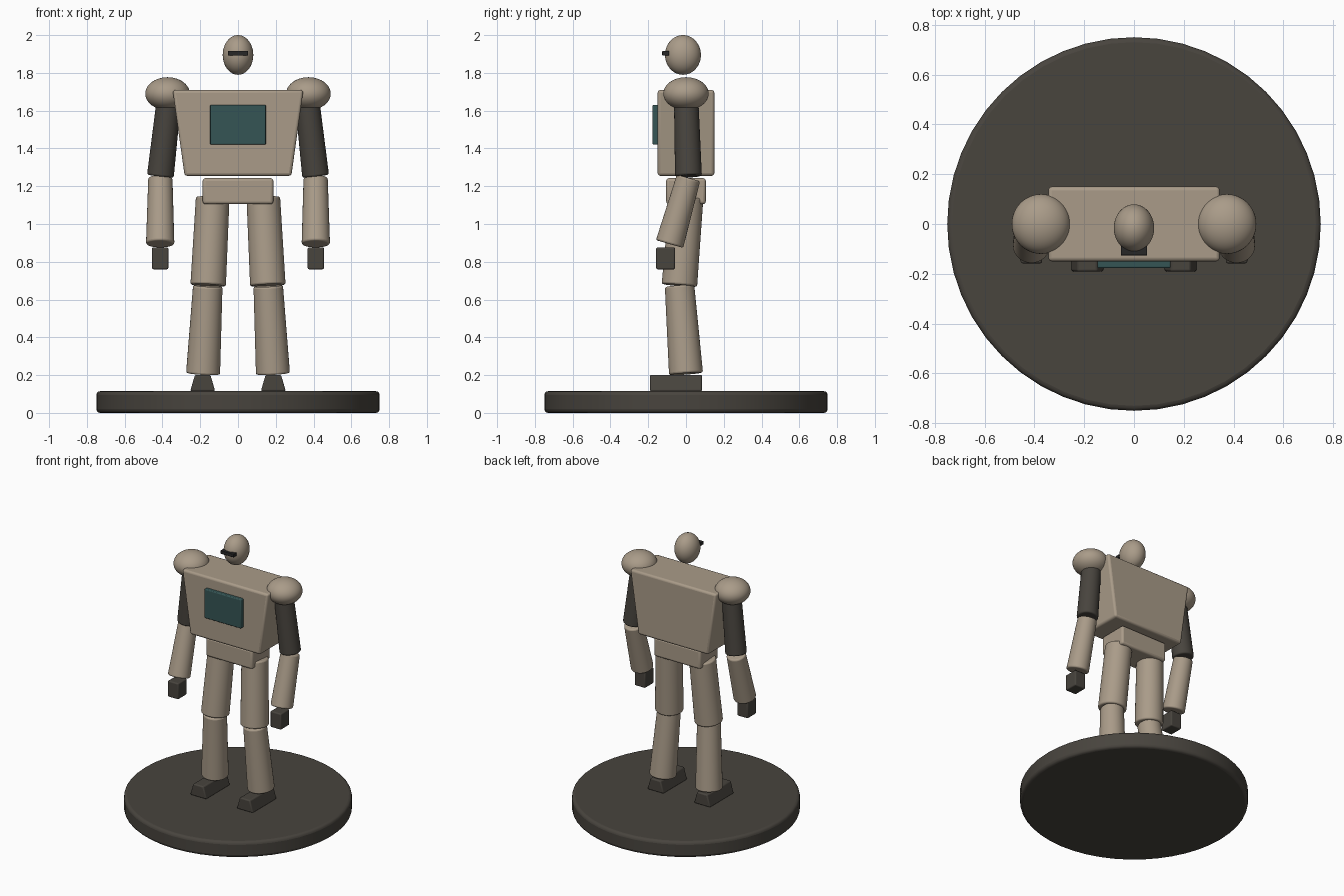
import bpy, math
from mathutils import Vector

if "Cube" in bpy.data.objects:
    bpy.data.objects.remove(bpy.data.objects["Cube"])


def material(name, rgb):
    m = bpy.data.materials.new(name)
    m.diffuse_color = (*rgb, 1)
    m.use_nodes = True
    m.node_tree.nodes["Principled BSDF"].inputs["Base Color"].default_value = m.diffuse_color
    return m


tan = material("tan_armour", (0.40, 0.33, 0.25))
dark = material("dark_metal", (0.065, 0.058, 0.048))
teal = material("teal_panel", (0.035, 0.09, 0.09))
black = material("black_visor", (0.02, 0.02, 0.02))


def finish(ob, name, mat, bevel=0):
    ob.name = name
    ob.data.materials.append(mat)
    if bevel:
        mod = ob.modifiers.new("bevel", 'BEVEL')
        mod.width, mod.segments = bevel, 3
        mod.limit_method, mod.angle_limit = 'ANGLE', math.radians(40)
    bpy.ops.object.shade_smooth_by_angle(angle=math.radians(35))
    return ob


def box(name, center, size, mat, bevel=0.008, top_scale=1):
    """Box whose top can be wider or narrower in x."""
    bpy.ops.mesh.primitive_cube_add(size=1, location=center)
    ob = bpy.context.object
    for v in ob.data.vertices:
        k = top_scale if v.co.z > 0 else 1
        v.co = (v.co.x * size[0] * k, v.co.y * size[1], v.co.z * size[2])
    return finish(ob, name, mat, bevel)


def ball(name, center, radii, mat):
    bpy.ops.mesh.primitive_uv_sphere_add(segments=48, ring_count=24, radius=1, location=center)
    ob = bpy.context.object
    for v in ob.data.vertices:
        v.co = [c * r for c, r in zip(v.co, radii)]
    return finish(ob, name, mat)


def limb(name, a, b, ra, rb, mat, bevel=0.01):
    """Tapered cylinder from point a to point b."""
    a, b = Vector(a), Vector(b)
    d = b - a
    bpy.ops.mesh.primitive_cone_add(vertices=48, radius1=ra, radius2=rb, depth=d.length,
                                    location=(a + b) / 2, rotation=d.to_track_quat('Z', 'Y').to_euler())
    return finish(bpy.context.object, name, mat, bevel)


# Display base
limb("base", (0, 0, 0), (0, 0, 0.115), 0.75, 0.75, dark, 0.02)

# Trunk
box("torso", (0, 0, 1.482), (0.565, 0.30, 0.455), tan, 0.015, top_scale=1.225)
box("chest_panel", (0, -0.155, 1.525), (0.295, 0.044, 0.21), teal, 0.006)
box("pelvis", (0, 0, 1.174), (0.374, 0.21, 0.138), tan, 0.015)

# Head
ball("head", (0, -0.016, 1.895), (0.081, 0.095, 0.105), tan)
box("visor", (0, -0.108, 1.904), (0.106, 0.036, 0.024), black, 0.003)

# Arms and legs, both sides
for side, s in (("left", -1), ("right", 1)):
    ball(f"{side}_shoulder", (s * 0.373, 0, 1.69), (0.118, 0.12, 0.087), tan)
    limb(f"{side}_upper_arm", (s * 0.362, 0, 1.69), (s * 0.411, 0.013, 1.253), 0.064, 0.071, dark)
    limb(f"{side}_forearm", (s * 0.411, 0.013, 1.244), (s * 0.412, -0.087, 0.894), 0.064, 0.075, tan)
    box(f"{side}_hand", (s * 0.412, -0.108, 0.818), (0.086, 0.1, 0.116), dark)
    limb(f"{side}_thigh", (s * 0.134, 0.003, 1.14), (s * 0.158, -0.035, 0.675), 0.089, 0.094, tan)
    limb(f"{side}_shin", (s * 0.16, -0.034, 0.672), (s * 0.185, 0, 0.207), 0.078, 0.09, tan)
    box(f"{side}_foot", (s * 0.187, -0.053, 0.158), (0.132, 0.275, 0.086), dark, top_scale=0.62)
